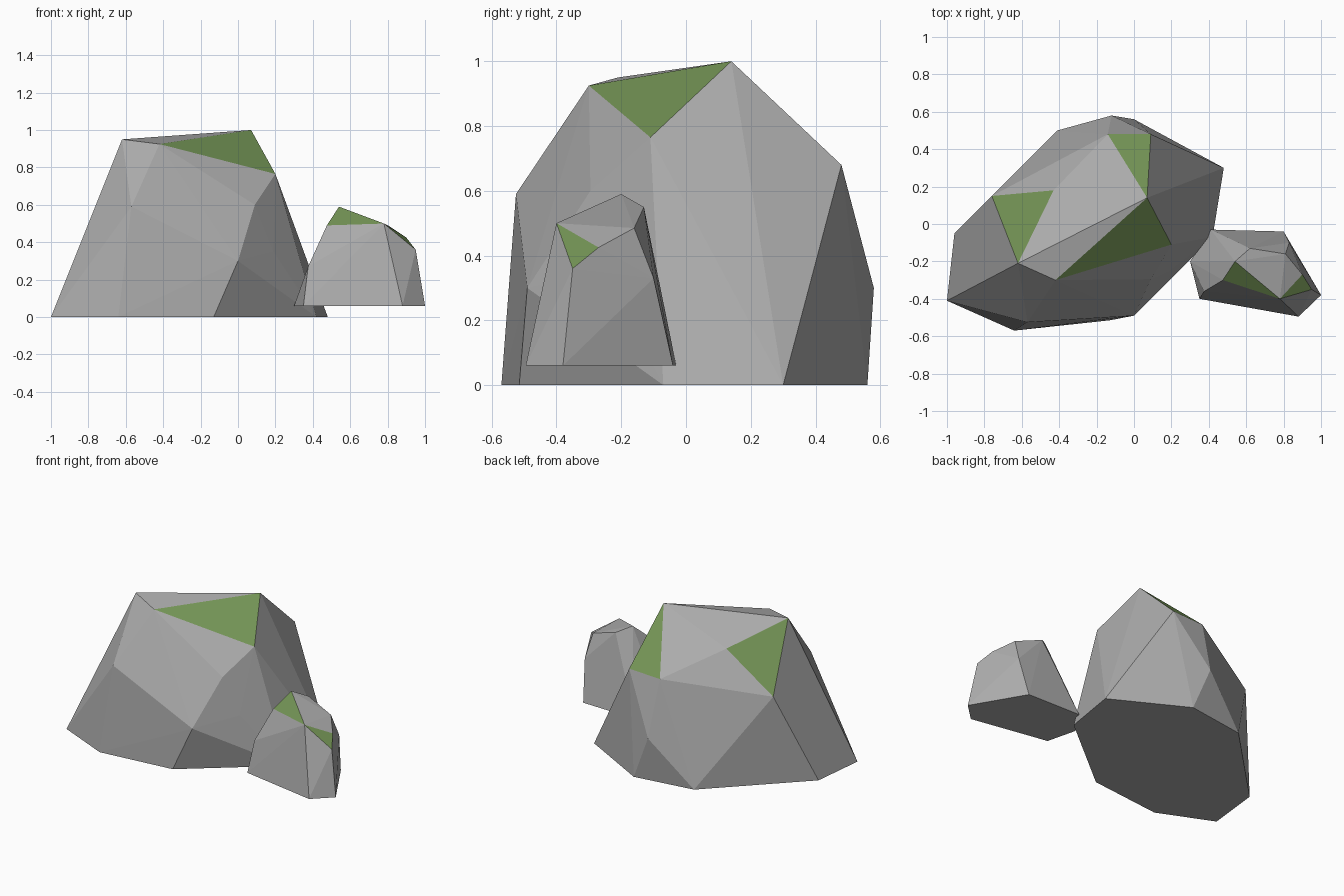
import bpy
import bmesh

if "Cube" in bpy.data.objects:
    bpy.data.objects.remove(bpy.data.objects["Cube"], do_unlink=True)


def make_material(name, red, green, blue):
    mat = bpy.data.materials.new(name)
    mat.use_nodes = True
    color = (red, green, blue, 1.0)
    mat.diffuse_color = color
    bsdf = next(n for n in mat.node_tree.nodes if n.type == "BSDF_PRINCIPLED")
    bsdf.inputs["Base Color"].default_value = color
    bsdf.inputs["Roughness"].default_value = 0.9
    return mat


STONE = make_material("stone grey", 0.41, 0.41, 0.41)
MOSS = make_material("moss green", 0.17, 0.29, 0.09)


def make_rock(name, foot, foot_z, corners, mossy):
    """Wrap a faceted hull round a flat footprint and named upper corners."""
    bm = bmesh.new()
    for x, y in foot:
        bm.verts.new((x, y, foot_z))
    named = {key: bm.verts.new(co) for key, co in corners.items()}
    hull = bmesh.ops.convex_hull(bm, input=list(bm.verts))
    bm.normal_update()

    # mossy facets are the triangles between three named corners
    patches = [{named[key] for key in patch} for patch in mossy]
    for face in bm.faces:
        face.smooth = False
        face.material_index = int(set(face.verts) in patches)

    # merge the underside into one flat face
    under = [f for f in bm.faces
             if all(abs(v.co.z - foot_z) < 0.001 for v in f.verts)]
    if len(under) > 1:
        bmesh.ops.dissolve_faces(bm, faces=under)
    loose = [v for v in bm.verts if not v.link_faces]
    bmesh.ops.delete(bm, geom=loose, context="VERTS")
    bmesh.ops.recalc_face_normals(bm, faces=list(bm.faces))

    mesh = bpy.data.meshes.new(name)
    bm.to_mesh(mesh)
    bm.free()
    mesh.materials.append(STONE)
    mesh.materials.append(MOSS)
    rock = bpy.data.objects.new(name, mesh)
    bpy.context.scene.collection.objects.link(rock)
    return rock


# large boulder
make_rock(
    "large_rock",
    foot=[(-1, -.41), (-.96, -.05), (-.41, .5), (0, .56),
          (.48, .3), (.42, -.07), (-.13, -.515), (-.64, -.57)],
    foot_z=0,
    corners={
        "peak": (.07, .14, 1),
        "left_top": (-.62, -.21, .95),
        "front_top": (-.42, -.3, .925),
        "front_shoulder": (.2, -.11, .765),
        "back_shoulder": (.09, .48, .68),
        "back_top": (-.14, .48, .67),
        "crown": (-.43, .18, .84),
        "side_shoulder": (-.76, .15, .59),
        "back_bulge": (-.12, .58, .3),
        "front_bulge": (-.57, -.525, .59),
        "front_knee": (0, -.49, .3),
        "upper_ridge": (.09, -.295, .6),
        "lower_ridge": (.19, -.25, .35),
    },
    mossy=[("peak", "front_top", "front_shoulder"),
           ("peak", "back_shoulder", "back_top"),
           ("left_top", "side_shoulder", "crown")],
)

# small boulder
make_rock(
    "small_rock",
    foot=[(.3, -.2), (.35, -.4), (.88, -.495), (1, -.38),
          (.8, -.04), (.41, -.03)],
    foot_z=.06,
    corners={
        "peak": (.54, -.2, .59),
        "back_top": (.62, -.13, .55),
        "front_left": (.475, -.3, .49),
        "front_right": (.78, -.4, .5),
        "right_top": (.9, -.27, .425),
        "right_knee": (.95, -.35, .36),
        "back_right": (.81, -.16, .485),
        "back_knee": (.83, -.1, .33),
        "left_knee": (.375, -.36, .27),
    },
    mossy=[("peak", "front_left", "front_right"),
           ("front_right", "right_top", "right_knee")],
)
